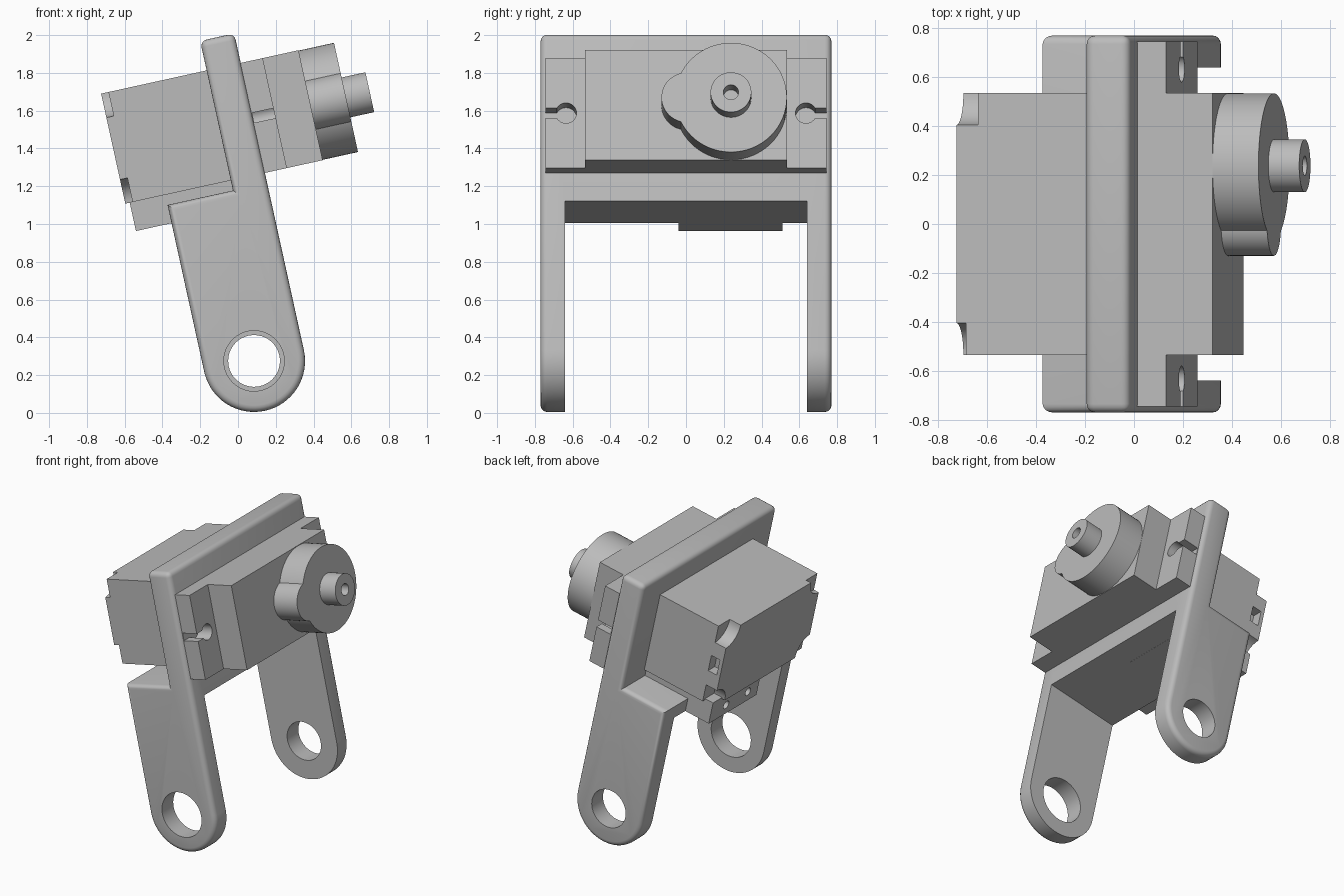
import bpy, bmesh, math
from mathutils import Matrix, Vector

cube = bpy.data.objects.get("Cube")
if cube:
    bpy.data.objects.remove(cube, do_unlink=True)

grey = bpy.data.materials.new("plain grey")
grey.use_nodes = True
grey.diffuse_color = (0.5, 0.5, 0.5, 1)
grey.node_tree.nodes["Principled BSDF"].inputs["Base Color"].default_value = (0.5, 0.5, 0.5, 1)

# Parts are built upright around the pivot hole, then leaned over together
LEAN = Matrix.Translation((0.085, 0, 0.275)) @ Matrix.Rotation(math.radians(-12.4), 4, 'Y')


def to_object(name, bm):
    bmesh.ops.recalc_face_normals(bm, faces=bm.faces)
    mesh = bpy.data.meshes.new(name)
    bm.to_mesh(mesh)
    bm.free()
    mesh.materials.append(grey)
    ob = bpy.data.objects.new(name, mesh)
    bpy.context.collection.objects.link(ob)
    return ob


def box(name, x, y, z):
    bm = bmesh.new()
    bmesh.ops.create_cube(bm, size=1)
    for v in bm.verts:
        v.co = Vector([lo + (c + 0.5) * (hi - lo) for c, (lo, hi) in zip(v.co, (x, y, z))])
    return to_object(name, bm)


def cylinder(name, radius, span, centre, axis='X', sides=48):
    """Cylinder along X with centre (y, z), or along Y with centre (x, z)."""
    bm = bmesh.new()
    bmesh.ops.create_cone(bm, cap_ends=True, segments=sides, radius1=radius,
                          radius2=radius, depth=span[1] - span[0])
    mid = sum(span) / 2
    if axis == 'X':
        place = Matrix.Translation((mid, *centre)) @ Matrix.Rotation(math.pi / 2, 4, 'Y')
    else:
        place = Matrix.Translation((centre[0], mid, centre[1])) @ Matrix.Rotation(math.pi / 2, 4, 'X')
    bm.transform(place)
    return to_object(name, bm)


def combine(ob, others, operation='DIFFERENCE'):
    bpy.context.view_layer.objects.active = ob
    for other in others:
        mod = ob.modifiers.new("combine", 'BOOLEAN')
        mod.operation, mod.solver, mod.object = operation, 'EXACT', other
        bpy.ops.object.modifier_apply(modifier=mod.name)
        bpy.data.objects.remove(other, do_unlink=True)


# Bracket: stepped side profile with a round foot, softened on its outer rims
R, TOP, STEP, BACK, HALF = 0.27, 1.716, 0.905, 0.085, 0.77
profile = [(R * math.cos(t), R * math.sin(t))
           for t in (-math.pi * i / 32 for i in range(33))]
profile += [(-R, STEP), (BACK, STEP), (BACK, TOP), (R, TOP)]
bm = bmesh.new()
face = bm.faces.new([bm.verts.new((x, -HALF, z)) for x, z in profile])
moved = bmesh.ops.extrude_face_region(bm, geom=[face])["geom"]
for v in moved:
    if isinstance(v, bmesh.types.BMVert):
        v.co.y = HALF
rims = [e for e in bm.edges
        if abs(e.verts[0].co.y - e.verts[1].co.y) < 0.01
        or min(v.co.z for v in e.verts) > TOP - 0.01]
bmesh.ops.recalc_face_normals(bm, faces=bm.faces)
bmesh.ops.bevel(bm, geom=rims, offset=0.035, segments=4, profile=0.5,
                affect='EDGES', clamp_overlap=True)
bracket = to_object("bracket", bm)
combine(bracket, [
    box("arm_gap", (-1, 1), (-0.64, 0.64), (-1, 0.807)),
    cylinder("front_hole", 0.16, (-1, -0.5), (0, 0), 'Y'),
    cylinder("back_hole", 0.137, (0.5, 1), (0, 0), 'Y'),
])

# Motor case with scooped rear corners and a small side slot
LOW, HIGH, SIDE, REAR, FRONT = 0.96, 1.556, 0.535, -0.487, 0.583
MID = (LOW + HIGH) / 2
case = box("motor_case", (REAR, FRONT), (-SIDE, SIDE), (LOW, HIGH))
cutters = [box("side_slot", (-0.46, -0.39), (0.46, 0.6), (1.2, 1.32))]
for side, depth in ((-1, 0.04), (1, 0.09)):
    for z in (LOW, HIGH):
        cutters.append(cylinder("corner_scoop", 0.13, (REAR - 0.1, REAR + depth), (side * SIDE, z)))
combine(case, cutters)

# Mounting ears with keyhole slots
parts = [bracket, case]
for side, word in ((-1, "front"), (1, "back")):
    ends = sorted((side * 0.5, side * 0.745))
    slot = sorted((side * 0.635, side * 0.8))
    ear = box(word + "_mounting_ear", (0.25, 0.389), ends, (LOW, HIGH))
    combine(ear, [
        cylinder("screw_hole", 0.055, (0.272, 0.5), (side * 0.635, MID)),
        box("screw_slot", (0.272, 0.5), slot, (MID - 0.027, MID + 0.027)),
    ])
    parts.append(ear)

# Cable block under the case
block = box("cable_block", (-0.463, 0.1), (-0.04, 0.51), (0.806, LOW + 0.01))
combine(block, [cylinder("cable_hole", 0.03, (-0.6, -0.38), (y, 0.88), sides=24)
                for y in (0.08, 0.33)])

# Gear housing: large drum merged with a small one
housing = cylinder("gear_housing", 0.296, (FRONT - 0.02, 0.775), (0.238, MID), sides=64)
combine(housing, [cylinder("small_drum", 0.135, (FRONT - 0.02, 0.775), (0.005, MID))], 'UNION')

# Hollow output shaft
shaft = cylinder("output_shaft", 0.108, (0.76, 0.904), (0.238, MID))
combine(shaft, [cylinder("shaft_bore", 0.04, (0.78, 1), (0.238, MID), sides=24)])

parts += [block, housing, shaft]
bpy.ops.object.select_all(action='DESELECT')
for ob in parts:
    ob.data.transform(LEAN)
    ob.select_set(True)
bpy.context.view_layer.objects.active = bracket
bpy.ops.object.shade_smooth_by_angle(angle=math.radians(30))
